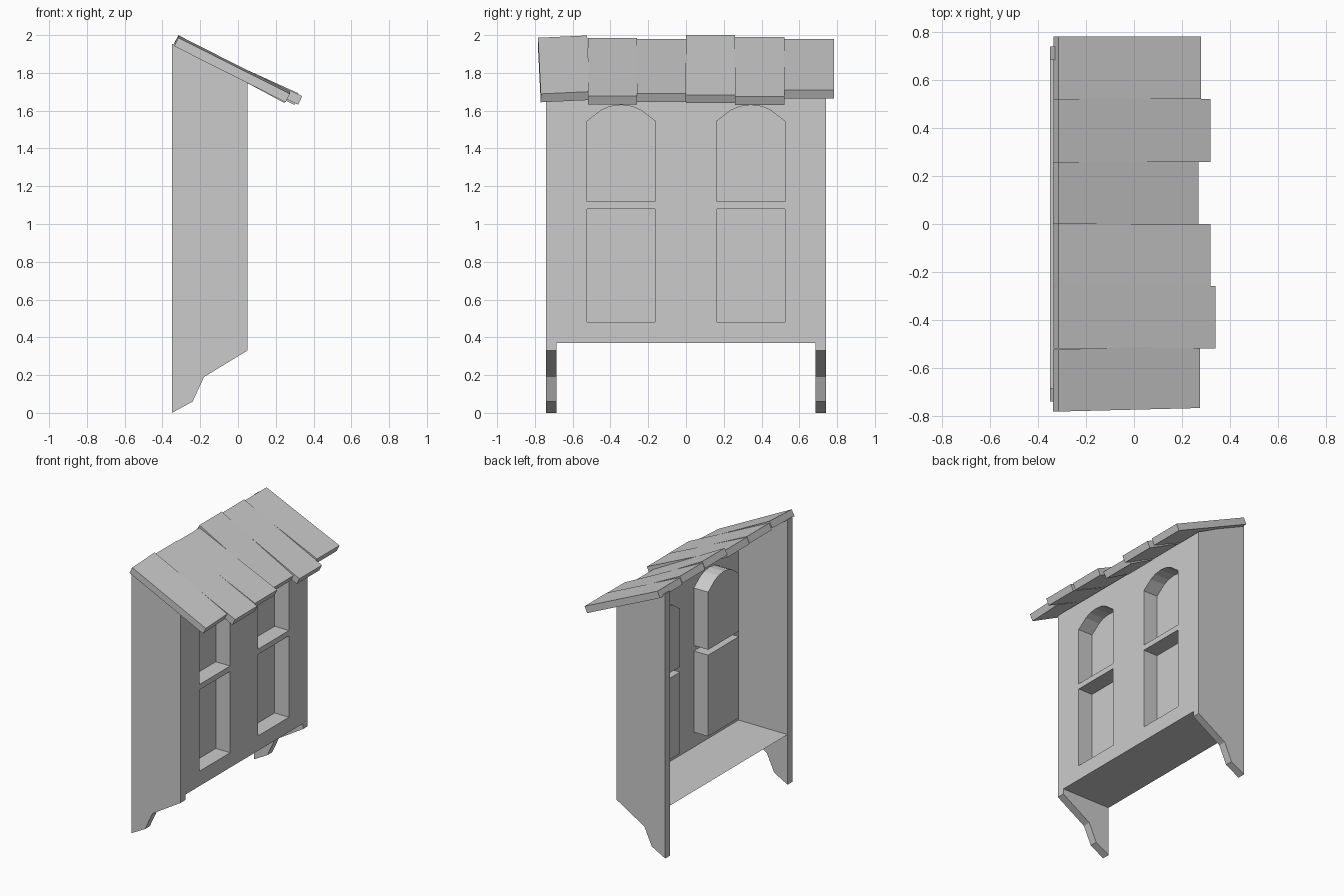
import bpy, bmesh, math
from mathutils import Vector

if "Cube" in bpy.data.objects:
    bpy.data.objects.remove(bpy.data.objects["Cube"])


def make_object(name, bm):
    mesh = bpy.data.meshes.new(name)
    bm.to_mesh(mesh)
    bm.free()
    obj = bpy.data.objects.new(name, mesh)
    bpy.context.collection.objects.link(obj)
    return obj


def prism(name, profile, y0, y1):
    """Extrude an (x, z) profile from y0 to y1."""
    bm = bmesh.new()
    face = bm.faces.new([bm.verts.new((x, y0, z)) for x, z in profile])
    ext = bmesh.ops.extrude_face_region(bm, geom=[face])["geom"]
    verts = [v for v in ext if isinstance(v, bmesh.types.BMVert)]
    bmesh.ops.translate(bm, verts=verts, vec=(0, y1 - y0, 0))
    bmesh.ops.recalc_face_normals(bm, faces=bm.faces)
    return make_object(name, bm)


BACK, FRONT = -0.35, 0.05
INNER, OUTER = 0.685, 0.742
FLOOR = 0.37
DEPTH = 0.117

# side panels with shaped feet
side = [(BACK, 0), (-0.24, 0.06), (-0.18, 0.19), (FRONT, 0.33),
        (FRONT, 1.75), (BACK, 1.955)]
prism("side_panel_left", side, -OUTER, -INNER)
prism("side_panel_right", side, INNER, OUTER)

# window outlines (y, z): arched upper and square lower, on both sides
half_arch = [(0.18, 1.545), (0.105, 1.602), (0.06, 1.622)]
arched = ([(-0.18, 1.12), (0.18, 1.12)] + half_arch + [(0, 1.63)]
          + [(-y, z) for y, z in reversed(half_arch)])
square = [(-0.18, 0.48), (0.18, 0.48), (0.18, 1.08), (-0.18, 1.08)]
windows = [[(y + c, z) for y, z in shape]
           for c in (-0.343, 0.343) for shape in (arched, square)]

# thin front wall with window openings
bm = bmesh.new()
wall = [(-INNER, FLOOR), (INNER, FLOOR), (INNER, 1.75), (-INNER, 1.75)]
edges = []
for loop in [wall] + windows:
    vs = [bm.verts.new((FRONT, y, z)) for y, z in loop]
    edges += [bm.edges.new((vs[i - 1], vs[i])) for i in range(len(vs))]
bmesh.ops.triangle_fill(bm, use_beauty=True, edges=edges, normal=(1, 0, 0))
make_object("front_wall", bm)

# recessed window boxes behind the openings
for i, loop in enumerate(windows):
    bm = bmesh.new()
    rim = [bm.verts.new((FRONT, y, z)) for y, z in loop]
    back = [bm.verts.new((FRONT - DEPTH, y, z)) for y, z in loop]
    bm.faces.new(back)
    for k in range(len(loop)):
        bm.faces.new((rim[k - 1], rim[k], back[k], back[k - 1]))
    make_object(f"window_recess_{i + 1}", bm)

# thin floor
bm = bmesh.new()
bm.faces.new([bm.verts.new((x, y, FLOOR)) for x, y in
              [(BACK, -INNER), (FRONT, -INNER), (FRONT, INNER), (BACK, INNER)]])
make_object("floor", bm)

# uneven roof boards: y start, y end, ridge z, eave x, eave z, skew
boards = [(-0.783, -0.523, 1.992, 0.275, 1.695, 0.015),
          (-0.52, -0.26, 1.985, 0.34, 1.677, 0),
          (-0.26, 0.0, 1.98, 0.32, 1.692, 0),
          (0.0, 0.26, 2.0, 0.27, 1.684, 0),
          (0.26, 0.522, 1.99, 0.32, 1.675, 0),
          (0.522, 0.783, 1.98, 0.28, 1.71, 0)]
for i, (y0, y1, zr, xe, ze, skew) in enumerate(boards):
    ridge, eave = Vector((-0.315, zr)), Vector((xe, ze))
    d = (eave - ridge).normalized()
    down = Vector((d.y, -d.x)) * 0.05
    board = prism(f"roof_board_{i + 1}",
                  [tuple(p) for p in (ridge, eave, eave + down, ridge + down)], y0, y1)
    if skew:
        # knocked slightly out of line
        for v in board.data.vertices:
            v.co.z += 0.012 * ((v.co.y - y0) / (y1 - y0) - 0.5)
            v.co.y += skew * (v.co.x + 0.3) / 0.6
